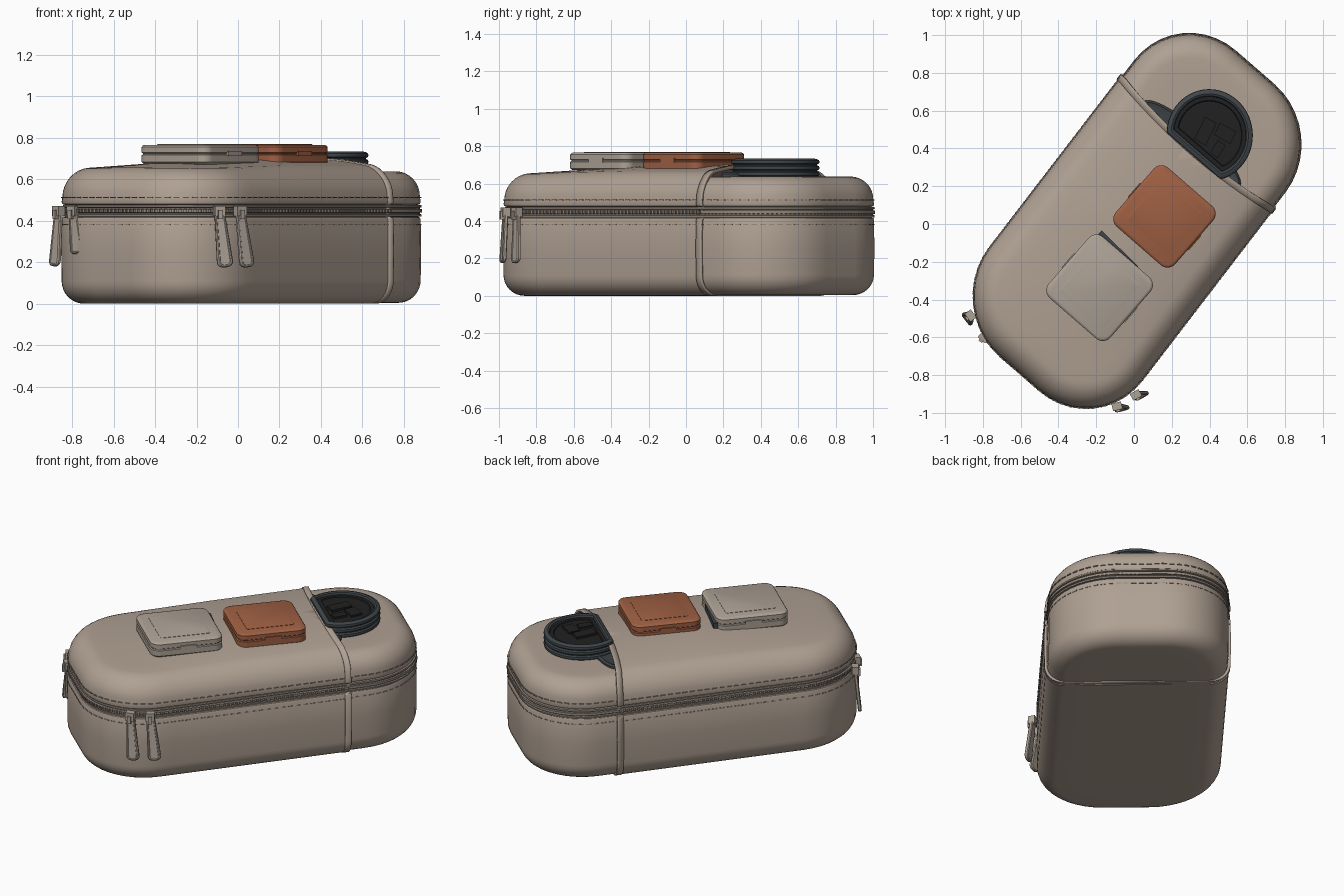
import bpy, bmesh, math
from mathutils import Matrix, Vector

if "Cube" in bpy.data.objects:
    bpy.data.objects.remove(bpy.data.objects["Cube"])

# Case frame: x runs along the length, y across, slightly skewed and turned in plan
SHEAR = Matrix.Identity(4)
SHEAR[0][1] = 0.06
FRAME = Matrix.Translation((0.02, 0.02, 0)) @ Matrix.Rotation(math.radians(52.5), 4, 'Z') @ SHEAR
A, B, R = 1.015, 0.525, 0.39
LIP = 0.522


def material(name, rgb):
    m = bpy.data.materials.new(name)
    m.diffuse_color = (*rgb, 1)
    m.use_nodes = True
    m.node_tree.nodes["Principled BSDF"].inputs["Base Color"].default_value = m.diffuse_color
    return m


TAUPE = material("taupe_fabric", (0.43, 0.352, 0.29))
ZIP = material("dark_taupe", (0.30, 0.25, 0.21))
GREY = material("pale_taupe", (0.42, 0.36, 0.305))
RUST = material("rust_orange", (0.35, 0.117, 0.056))
SLATE = material("slate_grey", (0.05, 0.06, 0.067))
BLACK = material("soft_black", (0.015, 0.015, 0.016))


def finish(bm, name, mat, matrix=FRAME):
    me = bpy.data.meshes.new(name)
    bm.to_mesh(me)
    bm.free()
    me.transform(matrix)
    me.materials.append(mat)
    ob = bpy.data.objects.new(name, me)
    bpy.context.collection.objects.link(ob)
    return ob


def rounded(a, b, r, n=10, m=16):
    """Outline function: rounded rectangle shrunk by an inset."""
    def outline(i):
        aa, bb, rr = a - i, b - i, max(r - i, 0.004)
        pts = []
        for k, (sx, sy) in enumerate(((1, 1), (-1, 1), (-1, -1), (1, -1))):
            for j in range(n + 1):
                t = math.pi / 2 * (k + j / n)
                pts.append((sx * (aa - rr) + rr * math.cos(t), sy * (bb - rr) + rr * math.sin(t)))
            nx, ny = (-sy, sx)
            q = (nx * (aa - rr) + rr * math.cos(t), ny * (bb - rr) + rr * math.sin(t))
            p = pts[-1]
            pts += [(p[0] + (q[0] - p[0]) * s / m, p[1] + (q[1] - p[1]) * s / m) for s in range(1, m)]
        return pts
    return outline


def loft(outline, profile, cap=True):
    """Stack outlines through (height, inset) pairs."""
    bm = bmesh.new()
    rings = [[bm.verts.new((x, y, z)) for x, y in outline(i)] for z, i in profile]
    n = len(rings[0])
    for lo, hi in zip(rings, rings[1:]):
        for k in range(n):
            bm.faces.new((lo[k], lo[(k + 1) % n], hi[(k + 1) % n], hi[k]))
    if cap:
        bm.faces.new(rings[0][::-1])
        bm.faces.new(rings[-1])
    return bm


def boxes(name, items, mat, matrix=FRAME):
    """Boxes as (centre, size, turn about z)."""
    bm = bmesh.new()
    for c, s, t in items:
        bmesh.ops.create_cube(bm, size=1, matrix=Matrix.Translation(c) @ Matrix.Rotation(t, 4, 'Z')
                              @ Matrix.Diagonal((*s, 1)))
    return finish(bm, name, mat, matrix)


def case_profile(z0, top, rt):
    rb = 0.11
    p = [(z0, rb + 0.12)]
    p += [(z0 + rb * (1 - math.cos(t)), rb * (1 - math.sin(t))) for t in [math.pi / 16 * k for k in range(9)]]
    p += [(0.25, -0.002), (0.405, 0), (0.415, 0.004), (0.42, 0.02), (0.475, 0.02), (0.48, 0.004), (0.49, 0)]
    p += [(top - rt * (1 - math.sin(t)), 0.004 + rt * (1 - math.cos(t))) for t in [math.pi / 16 * k for k in range(9)]]
    return p + [(top, i) for i in (0.2, 0.27, 0.34, 0.42, 0.5)]


# Hard inner shell
finish(loft(rounded(A, B, R), case_profile(0.004, 0.638, 0.12)), "case_shell", TAUPE)


# Outer sleeve with domed top and scooped mouth, plus its raised trim
def sleeve(name, grow, start, end, thick):
    bm = loft(rounded(A + grow, B + grow, R + grow, m=24), case_profile(0.0, 0.633 + grow, 0.13))
    bmesh.ops.recalc_face_normals(bm, faces=bm.faces)
    for co, no in (((end, 0, 0), (1, 0, 0)), ((start, 0, 0), (-1, 0, 0))):
        bmesh.ops.bisect_plane(bm, geom=bm.verts[:] + bm.edges[:] + bm.faces[:],
                               plane_co=co, plane_no=no, clear_outer=True)
    for v in bm.verts:
        across = max(0, 1 - (v.co.y / B) ** 2)
        up = min(1, max(0, (v.co.z - 0.5) / 0.14))
        along = min(1, max(0, (v.co.x + 1.0) / 0.9)) ** 0.7
        v.co.z += 0.058 * across * up * along
        v.co.x -= 0.045 * across * up * min(1, max(0, (v.co.x - 0.2) / 0.3))
    ob = finish(bm, name, TAUPE)
    mod = ob.modifiers.new("thickness", 'SOLIDIFY')
    mod.thickness = thick
    mod.offset = -1
    return ob


sleeve("outer_sleeve", 0.010, -2, LIP, 0.012)
sleeve("sleeve_trim", 0.017, LIP - 0.032, LIP + 0.004, 0.014)

# Zipper: ridged tape running all the way round
finish(loft(rounded(A + 0.006, B + 0.006, R + 0.006),
            [(0.418, 0.03), (0.42, 0.003), (0.430, 0.002), (0.433, 0.01), (0.438, 0.01), (0.44, 0),
             (0.455, 0), (0.457, 0.01), (0.462, 0.01), (0.465, 0.002), (0.475, 0.003), (0.477, 0.03)],
            cap=False), "zipper_tape", ZIP)


def along_case(step):
    """Evenly spaced points and headings around the case outline."""
    pts = [Vector(p) for p in rounded(A, B, R)(0)]
    out, carry = [], 0.0
    for p, q in zip(pts, pts[1:] + pts[:1]):
        d = q - p
        s = carry
        while s < d.length:
            t = math.atan2(d.y, d.x)
            c = p + d * s / d.length
            out.append((c + Vector((math.sin(t), -math.cos(t))) * (0.010 if c.x < LIP else 0), t))
            s += step
        carry = s - d.length
    return out


boxes("zipper_teeth", [((c.x, c.y, 0.4475), (0.012, 0.008, 0.018), t) for c, t in along_case(0.024)], ZIP)
for label, z in (("upper_stitching", 0.512), ("lower_stitching", 0.382)):
    boxes(label, [((c.x, c.y, z), (0.03, 0.006, 0.006), t) for c, t in along_case(0.045)], ZIP)

# Zipper pulls, two pairs at the near corners
for k, (top, low, nrm) in enumerate((
        ((-0.865, -0.485, 0.45), (-0.885, -0.505, 0.18), (-0.8, -0.6, 0)),
        ((-0.795, -0.60, 0.45), (-0.775, -0.62, 0.24), (-0.65, -0.76, 0)),
        ((-0.09, -0.965, 0.45), (-0.06, -0.98, 0.175), (0.25, -0.97, 0)),
        ((0.01, -0.905, 0.45), (0.045, -0.91, 0.175), (0.5, -0.86, 0)))):
    top, low, nrm = Vector(top), Vector(low), Vector(nrm)
    x = (low - top).normalized()
    y = nrm.cross(x).normalized()
    z = x.cross(y)
    mat = Matrix((x, y, z)).transposed().to_4x4()
    mat.translation = (top + low) / 2
    h = (low - top).length / 2
    bm = loft(rounded(h, 0.03, 0.027, 6, 4),
              [(-0.011, 0.005), (-0.006, 0), (0.006, 0), (0.011, 0.005), (0.011, 0.01), (0.008, 0.012)])
    for v in bm.verts:
        v.co.y *= 1.08 + 0.28 * v.co.x / h
    finish(bm, "zipper_pull_%d" % (k + 1), GREY, mat)
    turn = math.atan2(nrm.y, nrm.x)
    boxes("zipper_slider_%d" % (k + 1),
          [((top.x, top.y, 0.447), (0.04, 0.052, 0.05), turn),
           ((top.x + nrm.x * 0.015, top.y + nrm.y * 0.015, 0.43), (0.03, 0.022, 0.045), turn)],
          GREY, Matrix.Identity(4))

# Two square boxes lying on the sleeve
for name, u, v, h, mat in (("rust_box", 0.108, -0.10, 0.208, RUST), ("pale_box", -0.403, -0.057, 0.216, GREY)):
    place = FRAME @ Matrix.Translation((u, v, 0)) @ Matrix.Rotation(math.radians(-3.5), 4, 'Z') @ SHEAR.inverted()
    finish(loft(rounded(h, h, 0.055, 8, 2),
                [(0.672, 0.012), (0.682, 0), (0.716, 0), (0.72, 0.006), (0.725, 0.006), (0.729, 0),
                 (0.755, 0), (0.762, 0.005), (0.766, 0.015)]), name, mat, place)
    finish(loft(rounded(h - 0.065, h - 0.065, 0.012, 3, 2), [(0.76, 0), (0.768, 0), (0.769, 0.003)]),
           name + "_lid_panel", mat, place)
    boxes(name + "_latch", [((0, -h, 0.724), (0.1, 0.012, 0.024), 0), ((0, h, 0.724), (0.1, 0.012, 0.024), 0)],
          mat, place)
# Dark hinge strip on the pale box
boxes("box_hinge", [((-0.188, -0.015, 0.706), (0.026, 0.27, 0.05), math.radians(-3.5))], SLATE)


# Coiled, D-shaped cushion peeking out of the sleeve mouth
def d_shape(ru, rv, flat):
    def outline(i):
        pts = []
        for k in range(64):
            t = 2 * math.pi * k / 64
            pts.append((max((ru - i) * math.cos(t), -flat + i), (rv - i) * math.sin(t)))
        return pts
    return outline


seat = FRAME @ Matrix.Translation((0.592, -0.027, 0))
rings = [(0.62, 0.02)]
for z in (0.652, 0.684, 0.716):
    rings += [(z - 0.014, 0.012), (z - 0.008, 0.002), (z, 0), (z + 0.008, 0.002), (z + 0.014, 0.012)]
finish(loft(d_shape(0.235, 0.235, 0.14), rings + [(0.733, 0.024), (0.728, 0.034), (0.705, 0.04)]),
       "cushion_rings", SLATE, seat)
finish(loft(d_shape(0.197, 0.197, 0.102), [(0.70, 0), (0.716, 0), (0.716, 0.02), (0.71, 0.024)]),
       "cushion_core", BLACK, seat)
boxes("core_blocks", [((0.0, 0.03, 0.715), (0.13, 0.07, 0.018), 0.2), ((0.06, -0.06, 0.714), (0.07, 0.1, 0.016), 0.2),
                      ((-0.03, -0.08, 0.714), (0.08, 0.05, 0.016), 0.1)], BLACK, seat)
# Second cushion lying below, mostly hidden in the mouth
under = FRAME @ Matrix.Translation((0.49, 0.02, 0))
finish(loft(d_shape(0.085, 0.34, 0.08), [(0.625, 0.0), (0.65, 0), (0.66, 0.012), (0.655, 0.025)]),
       "lower_cushion", SLATE, under)

# Smooth shading with kept edges
meshes = [o for o in bpy.data.objects if o.type == 'MESH']
for o in meshes:
    bm = bmesh.new()
    bm.from_mesh(o.data)
    bmesh.ops.remove_doubles(bm, verts=bm.verts, dist=1e-5)
    if not o.modifiers:
        bmesh.ops.recalc_face_normals(bm, faces=bm.faces)
    bm.to_mesh(o.data)
    bm.free()
    o.select_set(True)
bpy.context.view_layer.objects.active = meshes[0]
bpy.ops.object.shade_smooth_by_angle(angle=math.radians(35))
